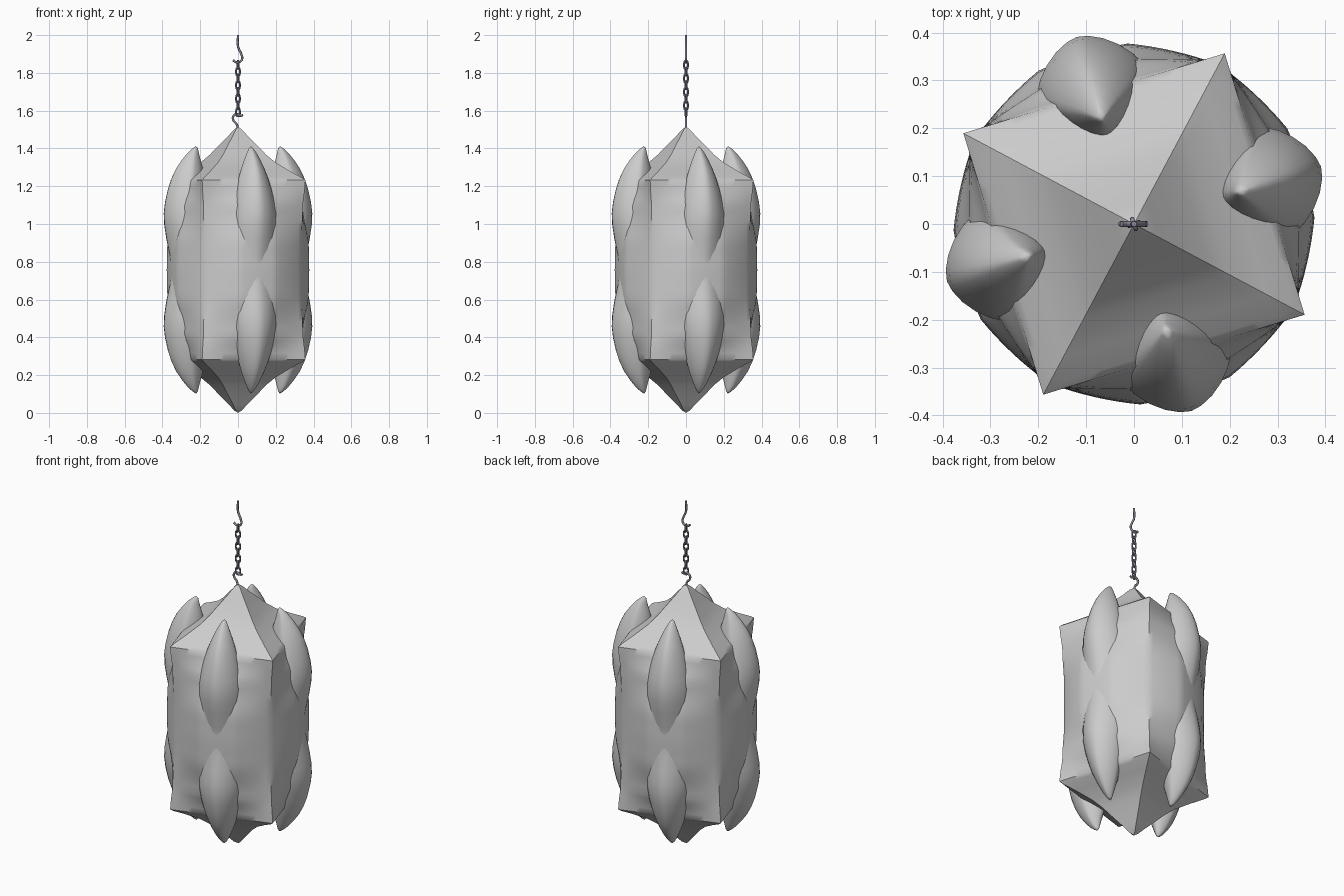
import bpy, bmesh, math
from mathutils import Vector

if "Cube" in bpy.data.objects:
    bpy.data.objects.remove(bpy.data.objects["Cube"])

MID = 0.757                 # height of the mirror plane
CORNER = math.radians(-28)  # direction of the first roof corner
HORN = math.radians(17)     # direction of the first horn


def material(name, rgb):
    m = bpy.data.materials.new(name)
    m.diffuse_color = (*rgb, 1)
    m.use_nodes = True
    m.node_tree.nodes["Principled BSDF"].inputs["Base Color"].default_value = m.diffuse_color
    return m


SHELL = material("lantern grey", (0.6, 0.6, 0.6))
METAL = material("dark steel", (0.26, 0.26, 0.32))


def finish(name, bm, mat, angle):
    bmesh.ops.recalc_face_normals(bm, faces=bm.faces)
    me = bpy.data.meshes.new(name)
    bm.to_mesh(me)
    bm.free()
    ob = bpy.data.objects.new(name, me)
    bpy.context.collection.objects.link(ob)
    me.materials.append(mat)
    bpy.ops.object.select_all(action='DESELECT')
    ob.select_set(True)
    bpy.context.view_layer.objects.active = ob
    bpy.ops.object.shade_smooth_by_angle(angle=math.radians(angle))
    return ob


def loft(bm, rings, bottom=None, top=None):
    loops = [[bm.verts.new(p) for p in r] for r in rings]
    n = len(loops[0])
    for a, b in zip(loops, loops[1:]):
        for i in range(n):
            bm.faces.new((a[i], a[(i + 1) % n], b[(i + 1) % n], b[i]))
    for tip, ring in ((bottom, loops[0]), (top, loops[-1])):
        if tip is not None:
            v = bm.verts.new(tip)
            for i in range(n):
                bm.faces.new((ring[i], ring[(i + 1) % n], v))


def interp(table, t):
    for (a, x), (b, y) in zip(table, table[1:]):
        if t <= b:
            u = (t - a) / (b - a)
            u = u * u * (3 - 2 * u)
            return x + (y - x) * u
    return table[-1][1]


def polygon(angle, sides, radius):
    step = 2 * math.pi / sides
    a = (angle - CORNER) % step - step / 2
    return radius * math.cos(step / 2) / math.cos(a)


# Body: round in the middle, square at both rims, closed by concave pyramids
N = 96
SQUARE = ((0, 0), (0.12, 0.03), (0.33, 0.42), (0.45, 0.9), (0.475, 1))
ROOF = ((0.06, 1.50), (0.14, 1.468), (0.28, 1.418), (0.42, 1.366),
        (0.56, 1.325), (0.78, 1.278), (0.95, 1.245))


def body_ring(z, scale=1, square=None):
    s = interp(SQUARE, abs(z - MID)) if square is None else square
    pts = []
    for i in range(N):
        t = CORNER + 2 * math.pi * i / N
        r = (1 - s) * (0.5 * polygon(t, 12, 0.379) + 0.188) + s * polygon(t, 4, 0.404)
        pts.append((r * scale * math.cos(t), r * scale * math.sin(t), z))
    return pts


rings = [body_ring(2 * MID - z, f, 1) for f, z in ROOF]
rings += [body_ring(MID - 0.475 + 0.95 * k / 28) for k in range(29)]
rings += [body_ring(z, f, 1) for f, z in reversed(ROOF)]
bm = bmesh.new()
loft(bm, rings, (0, 0, 0), (0, 0, 1.515))
finish("lantern_body", bm, SHELL, 42)

# Horns: height above middle, outer radius, inner radius, half width
HORN_ROWS = ((0, 0.366, 0.22, 0.11), (0.08, 0.376, 0.21, 0.115),
             (0.17, 0.395, 0.2, 0.12), (0.24, 0.406, 0.2, 0.12),
             (0.30, 0.409, 0.2, 0.118), (0.36, 0.402, 0.195, 0.11),
             (0.43, 0.386, 0.19, 0.096), (0.49, 0.365, 0.19, 0.08),
             (0.54, 0.34, 0.195, 0.062), (0.585, 0.308, 0.208, 0.043),
             (0.62, 0.278, 0.217, 0.026), (0.643, 0.252, 0.222, 0.012))


def horn_ring(z, outer, inner, w, direction):
    c, h = (outer + inner) / 2, (outer - inner) / 2
    pts = []
    for i in range(24):
        a = 2 * math.pi * i / 24
        ca, sa = math.cos(a), math.sin(a)
        x = c + h * math.copysign(abs(ca) ** 1.35, ca)
        y = w * math.copysign(abs(sa) ** 1.2, sa)
        cd, sd = math.cos(direction), math.sin(direction)
        pts.append((x * cd - y * sd, x * sd + y * cd, z))
    return pts


for k in range(4):
    d = HORN + k * math.pi / 2
    rows = [(MID - z, o, i, w) for z, o, i, w in reversed(HORN_ROWS[1:])]
    rows += [(MID + z, o, i, w) for z, o, i, w in HORN_ROWS]
    tip = Vector((0.232 * math.cos(d), 0.232 * math.sin(d), 0))
    bm = bmesh.new()
    loft(bm, [horn_ring(*r, d) for r in rows],
         tip + Vector((0, 0, MID - 0.655)), tip + Vector((0, 0, MID + 0.655)))
    finish(f"horn_{k + 1}", bm, SHELL, 75)


# Hooks: bent wire
def hook(name, pts, radius):
    cu = bpy.data.curves.new(name, 'CURVE')
    cu.dimensions = '3D'
    cu.bevel_depth = radius
    cu.bevel_resolution = 2
    cu.resolution_u = 6
    cu.use_fill_caps = True
    sp = cu.splines.new('BEZIER')
    sp.bezier_points.add(len(pts) - 1)
    for bp, (x, z) in zip(sp.bezier_points, pts):
        bp.co = (x, 0, z)
        bp.handle_left_type = bp.handle_right_type = 'AUTO'
    cu.materials.append(METAL)
    ob = bpy.data.objects.new(name, cu)
    bpy.context.collection.objects.link(ob)


hook("lower_hook", [(0, 1.505), (-0.008, 1.53), (-0.025, 1.55), (-0.024, 1.572),
                    (-0.005, 1.582), (0.012, 1.573), (0.027, 1.577)], 0.006)
hook("upper_hook", [(0, 2.0), (0, 1.94), (0.017, 1.9), (0.022, 1.875),
                    (0.008, 1.858), (-0.012, 1.857), (-0.026, 1.868)], 0.006)

# Chain: stadium-shaped links, alternately turned
LINKS, SECTIONS = 8, 20
for k in range(LINKS):
    zc = 1.592 + k * (1.842 - 1.592) / (LINKS - 1)
    turn = math.radians(20 + 90 * (k % 2))
    side = Vector((math.cos(turn), math.sin(turn), 0))
    normal = Vector((-side.y, side.x, 0))
    rings = []
    for i in range(SECTIONS + 1):
        a = 2 * math.pi * (i % SECTIONS) / SECTIONS
        out = side * math.cos(a) + Vector((0, 0, math.sin(a)))
        shift = 0.011 * max(-1, min(1, 3 * math.sin(a)))
        centre = out * 0.0115 + Vector((0, 0, zc + shift))
        rings.append([centre + (out * math.cos(b) + normal * math.sin(b)) * 0.0045
                      for b in (2 * math.pi * j / 8 for j in range(8))])
    bm = bmesh.new()
    loft(bm, rings)
    bmesh.ops.remove_doubles(bm, verts=bm.verts, dist=1e-5)
    finish(f"chain_link_{k + 1}", bm, METAL, 60)
